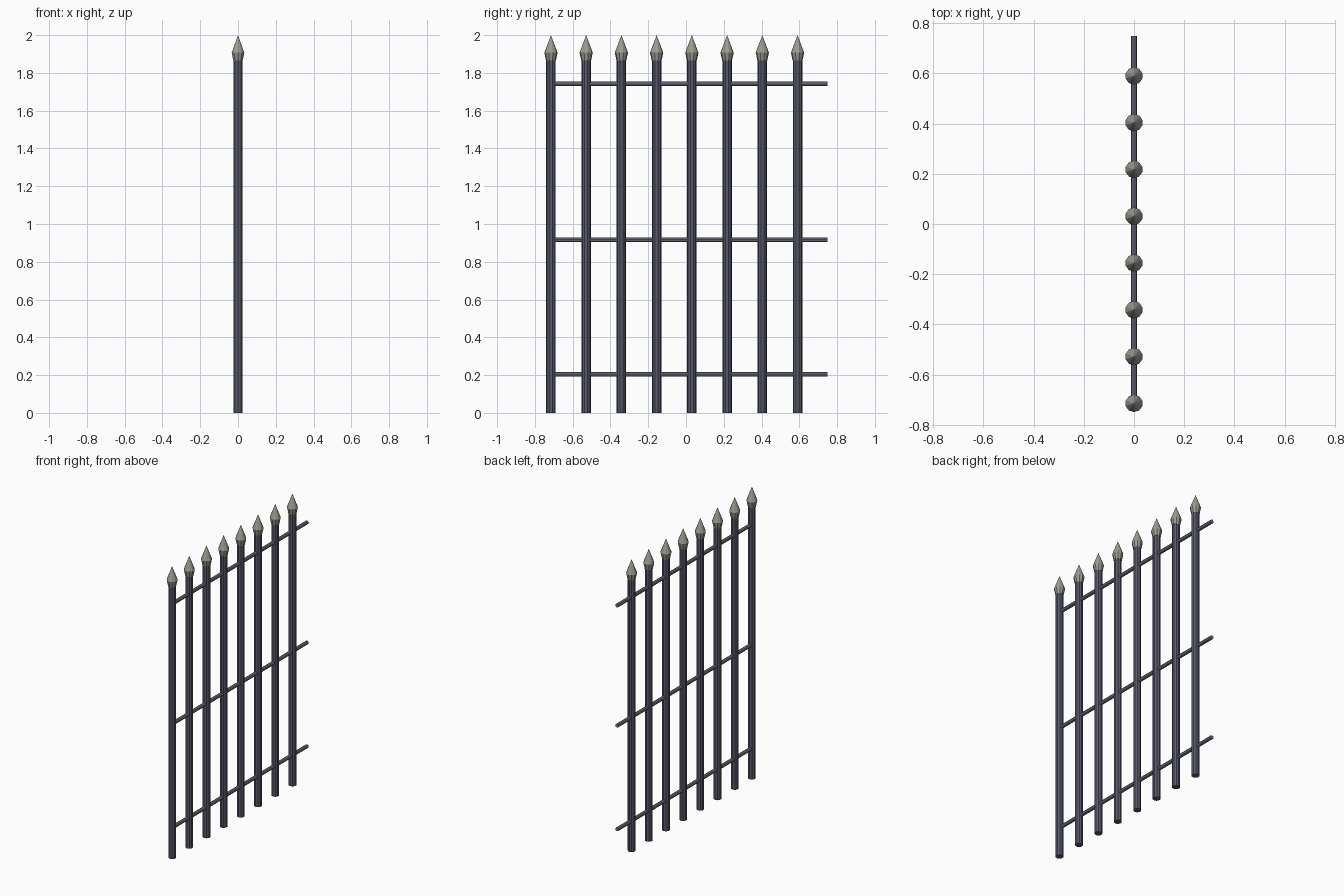
import bpy, bmesh, math
from mathutils import Matrix

if "Cube" in bpy.data.objects:
    bpy.data.objects.remove(bpy.data.objects["Cube"])


def material(name, rgb):
    m = bpy.data.materials.new(name)
    m.diffuse_color = (*rgb, 1.0)
    m.use_nodes = True
    m.node_tree.nodes["Principled BSDF"].inputs["Base Color"].default_value = m.diffuse_color
    return m


POST = material("dark iron", (0.098, 0.103, 0.148))
RAIL = material("light iron", (0.18, 0.185, 0.26))
HEAD = material("grey metal", (0.33, 0.34, 0.29))


def lathe(name, profile, sides, mat, loc, rot_x=0.0):
    """Stack of (radius, height) rings, closed at both ends, flat shaded."""
    bm = bmesh.new()
    rings = []
    for r, z in profile:
        if r == 0:
            rings.append([bm.verts.new((0, 0, z))])
        else:
            rings.append([bm.verts.new((r * math.sin(2 * math.pi * i / sides),
                                        r * math.cos(2 * math.pi * i / sides), z))
                          for i in range(sides)])
    for a, b in zip(rings, rings[1:]):
        for i in range(sides):
            j = (i + 1) % sides
            if len(b) == 1:
                bm.faces.new((a[i], a[j], b[0]))
            else:
                bm.faces.new((a[i], a[j], b[j], b[i]))
    for ring in (rings[0], rings[-1]):
        if len(ring) > 1:
            bm.faces.new(ring)
    bmesh.ops.recalc_face_normals(bm, faces=bm.faces)
    bm.transform(Matrix.Rotation(rot_x, 4, 'X'))
    me = bpy.data.meshes.new(name)
    bm.to_mesh(me)
    bm.free()
    me.materials.append(mat)
    ob = bpy.data.objects.new(name, me)
    ob.location = loc
    bpy.context.collection.objects.link(ob)
    return ob


# upright posts with spear heads
for k in range(8):
    y = -0.715 + k * 0.1865
    lathe(f"post_{k + 1}", [(0.025, 0), (0.025, 1.87)], 10, POST, (0, y, 0))
    lathe(f"spear_head_{k + 1}", [(0.026, 1.865), (0.035, 1.907), (0, 2.0)],
          10, HEAD, (0, y, 0))

# horizontal rails, from inside the first post out to the free end
for name, z in (("lower_rail", 0.205), ("middle_rail", 0.917), ("upper_rail", 1.742)):
    lathe(name, [(0.0125, -0.75), (0.0125, 0.715)], 8, RAIL, (0, 0, z), math.pi / 2)
